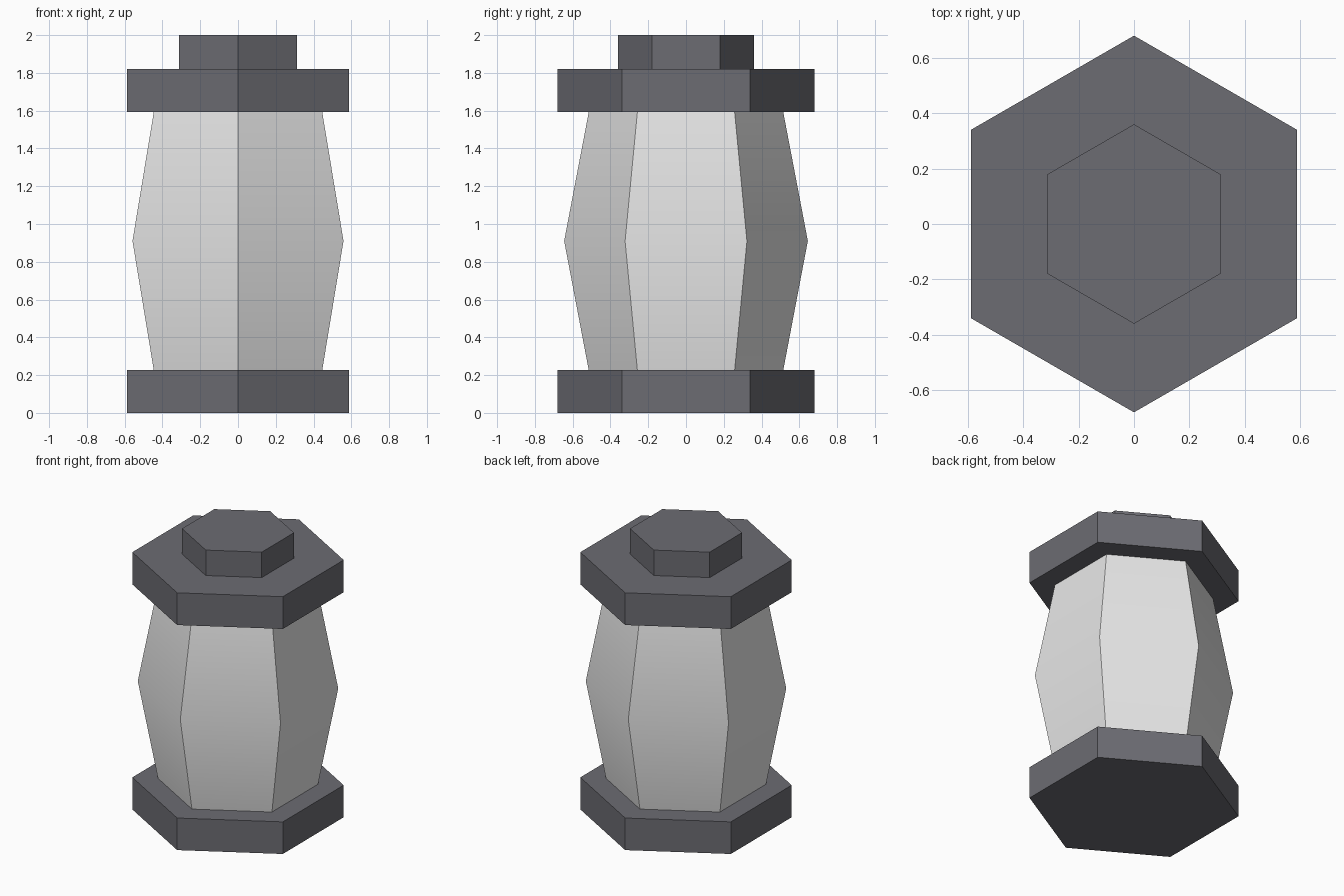
import bpy, bmesh, math

if "Cube" in bpy.data.objects:
    bpy.data.objects.remove(bpy.data.objects["Cube"])


def material(name, rgb):
    m = bpy.data.materials.new(name)
    m.diffuse_color = (*rgb, 1)
    m.use_nodes = True
    m.node_tree.nodes["Principled BSDF"].inputs["Base Color"].default_value = m.diffuse_color
    return m


def hex_stack(name, profile, mat):
    """Closed hexagonal solid from (radius, height) rings, one corner on the y axis."""
    bm = bmesh.new()
    rings = []
    for r, z in profile:
        angles = [math.pi / 2 + i * math.pi / 3 for i in range(6)]
        rings.append([bm.verts.new((r * math.cos(a), r * math.sin(a), z)) for a in angles])
    for low, high in zip(rings, rings[1:]):
        for i in range(6):
            j = (i + 1) % 6
            bm.faces.new((low[i], low[j], high[j], high[i]))
    bm.faces.new(rings[0][::-1])
    bm.faces.new(rings[-1])
    mesh = bpy.data.meshes.new(name)
    bm.to_mesh(mesh)
    bm.free()
    mesh.materials.append(mat)
    obj = bpy.data.objects.new(name, mesh)
    bpy.context.collection.objects.link(obj)
    return obj


dark = material("dark grey metal", (0.15, 0.15, 0.17))
pale = material("pale grey", (0.8, 0.8, 0.8))

# Base plate, top plate and small cap
hex_stack("base_plate", [(0.68, 0), (0.68, 0.227)], dark)
hex_stack("top_plate", [(0.68, 1.592), (0.68, 1.82)], dark)
hex_stack("cap", [(0.36, 1.82), (0.36, 2)], dark)

# Bulging body: soft across the middle, sharp at the upright corners
body = hex_stack("body", [(0.515, 0.227), (0.645, 0.91), (0.515, 1.592)], pale)
bpy.context.view_layer.objects.active = body
body.select_set(True)
bpy.ops.object.shade_smooth_by_angle(angle=math.radians(30))
